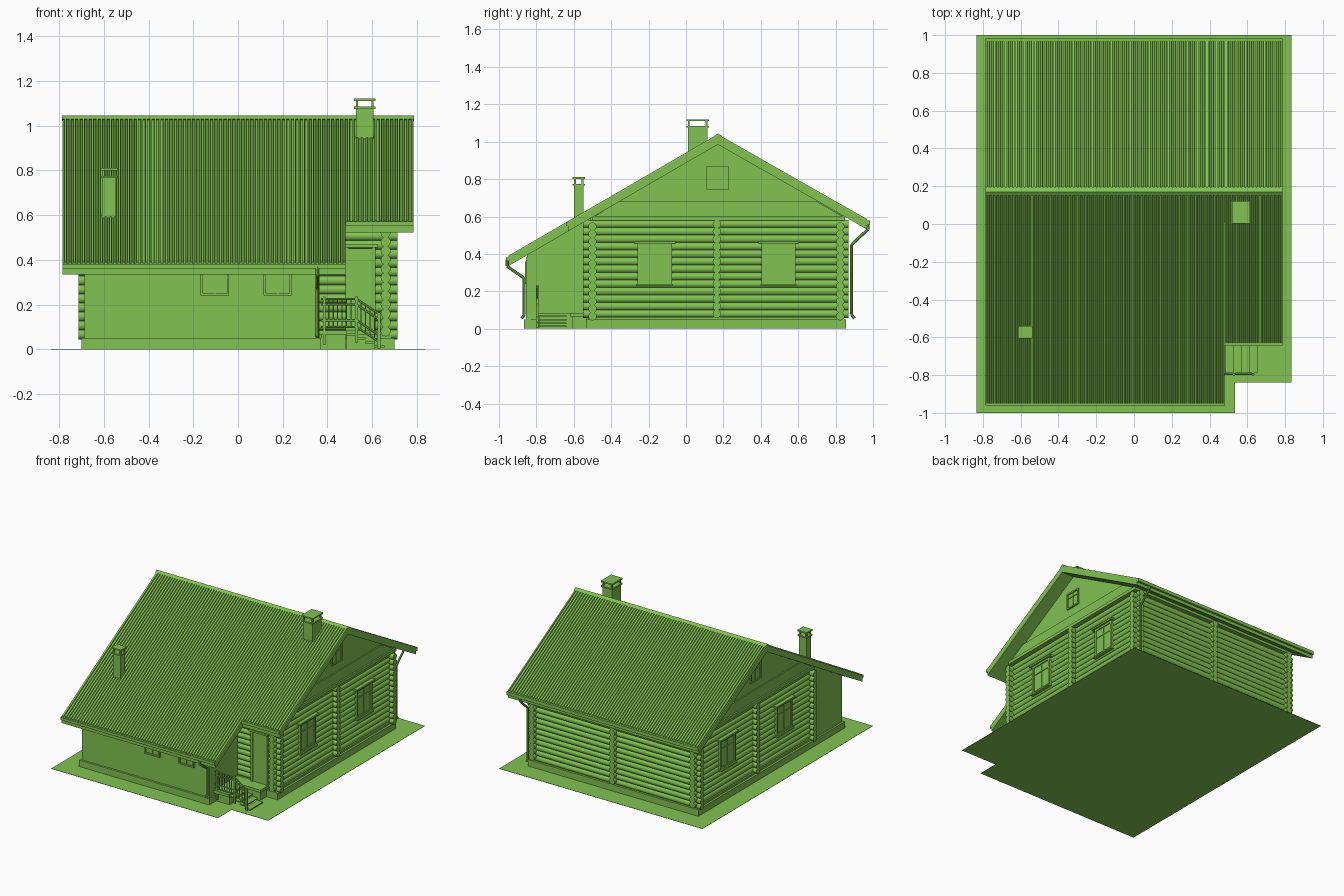
import bpy, bmesh, math
from mathutils import Vector, Matrix

cube = bpy.data.objects.get("Cube")
if cube:
    bpy.data.objects.remove(cube, do_unlink=True)

green = bpy.data.materials.new("leaf_green")
green.use_nodes = True
COLOR = (0.22, 0.54, 0.083, 1)
green.diffuse_color = COLOR
green.node_tree.nodes["Principled BSDF"].inputs["Base Color"].default_value = COLOR


def finish(name, bm, smooth=False):
    bmesh.ops.recalc_face_normals(bm, faces=bm.faces)
    mesh = bpy.data.meshes.new(name)
    bm.to_mesh(mesh)
    bm.free()
    mesh.materials.append(green)
    obj = bpy.data.objects.new(name, mesh)
    bpy.context.collection.objects.link(obj)
    if smooth:
        bpy.ops.object.select_all(action='DESELECT')
        obj.select_set(True)
        bpy.context.view_layer.objects.active = obj
        bpy.ops.object.shade_smooth_by_angle(angle=math.radians(40))
    return obj


def box(bm, x0, x1, y0, y1, z0, z1):
    size = Matrix.Diagonal((x1 - x0, y1 - y0, z1 - z0, 1))
    mid = Matrix.Translation(((x0 + x1) / 2, (y0 + y1) / 2, (z0 + z1) / 2))
    bmesh.ops.create_cube(bm, size=1, matrix=mid @ size)


def boxes(name, *dims):
    bm = bmesh.new()
    for d in dims:
        box(bm, *d)
    return finish(name, bm)


def rod(bm, a, b, r, sides=12):
    a, b = Vector(a), Vector(b)
    turn = (b - a).to_track_quat('Z', 'Y').to_matrix().to_4x4()
    bmesh.ops.create_cone(bm, cap_ends=True, segments=sides, radius1=r, radius2=r,
                          depth=(b - a).length, matrix=Matrix.Translation((a + b) / 2) @ turn)


def loft(bm, ring_a, ring_b):
    """Closed solid between two matching outlines."""
    a = [bm.verts.new(p) for p in ring_a]
    b = [bm.verts.new(p) for p in ring_b]
    n = len(a)
    for i in range(n):
        j = (i + 1) % n
        bm.faces.new((a[i], a[j], b[j], b[i]))
    bm.faces.new(a)
    bm.faces.new(b)


def slab_x(name, profile, x0, x1):
    bm = bmesh.new()
    loft(bm, [(x0, y, z) for y, z in profile], [(x1, y, z) for y, z in profile])
    return finish(name, bm)


# Ground sheet with a notched corner
bm = bmesh.new()
outline = [(-.835, -1), (.535, -1), (.535, -.84), (.835, -.84), (.835, 1), (-.835, 1)]
loft(bm, [(x, y, 0) for x, y in outline], [(x, y, .002) for x, y in outline])
finish("ground_sheet", bm)

# Foundation
boxes("foundation", (-.7, .7, -.535, .855, 0, .05), (-.7, .37, -.865, -.5, 0, .05))
boxes("sill_board", (-.685, .685, -.52, .84, .05, .064))

# Log walls with projecting ends
RIDGE_Y, RIDGE_Z, DEPTH = .17, 1.04, .055
PITCH, R = .04, .0225
bm = bmesh.new()
for i in range(13):
    z = .08 + i * PITCH
    for s in (-1, 1):
        rod(bm, (s * .66, -.55, z), (s * .66, .87, z), R)
        rod(bm, (s * .64, .165, z), (s * .71, .165, z), R)
    for y in (-.5, .825):
        rod(bm, (-.712, y, z - PITCH / 3), (.712, y, z - PITCH / 3), R)
    rod(bm, (0, .8, z), (0, .87, z), R)
finish("log_walls", bm, True)
boxes("wall_core", (-.66, .66, -.5, .825, .05, .6))

# Gable ends, skirt and ledge boards


def under_roof(y):
    slope = .58 if y < RIDGE_Y else .569
    return RIDGE_Z - DEPTH - slope * abs(y - RIDGE_Y) + .005


slab_x("gable_walls", [(-.51, .58), (.85, .58), (.85, under_roof(.85)),
                       (RIDGE_Y, under_roof(RIDGE_Y)), (-.51, under_roof(-.51))], -.685, .685)
for side, s in (("left", 1), ("right", -1)):
    slab_x(side + "_gable_skirt", [(-.49, .6), (.84, .6), (.7, .68), (-.36, .68)],
           s * .68, s * .694)
    boxes(side + "_gable_ledge", (min(s * .66, s * .705), max(s * .66, s * .705),
                                  -.5, .85, .58, .603))

# Front annexe with smooth walls
slab_x("annexe_walls", [(-.85, .05), (-.5, .05), (-.5, under_roof(-.5)),
                        (-.85, under_roof(-.85))], -.687, .36)
boxes("annexe_corner_trim", (.335, .364, -.856, -.83, .05, .38))

# Ribbed roof panels


def roof_panel(name, x0, x1, y_eave, z_eave):
    step, rib = .02, .008
    count = round((x1 - x0) / step)
    w = (x1 - x0) / count
    top = []
    for i in range(count):
        x = x0 + i * w
        top += [(x, -rib), (x + w * .4, -rib), (x + w * .5, 0), (x + w * .9, 0)]
    section = top + [(x1, -rib), (x1, -DEPTH), (x0, -DEPTH)]
    bm = bmesh.new()
    loft(bm, [(x, RIDGE_Y, RIDGE_Z + h) for x, h in section],
         [(x, y_eave, z_eave + h) for x, h in section])
    finish(name, bm)


roof_panel("roof_front", -.785, .48, -.95, .39)
roof_panel("roof_front_short", .48, .785, -.63, .576)
roof_panel("roof_back", -.785, .785, .968, .586)
slab_x("ridge_cap", [(.15, 1.03), (.17, 1.044), (.195, 1.03), (.17, 1.02)], -.787, .787)

# Gutters and downpipes
boxes("gutters", (-.785, .48, -.963, -.95, .362, .382), (.48, .785, -.642, -.63, .55, .572),
      (-.785, .785, .968, .983, .555, .58))
bm = bmesh.new()
for path in ([(.355, -.957, .37), (.355, -.957, .335), (.355, -.865, .27),
              (.355, -.865, .075), (.355, -.878, .055)],
             [(.68, .972, .57), (.68, .972, .53), (.68, .885, .45),
              (.68, .885, .075), (.68, .9, .055)]):
    for a, b in zip(path, path[1:]):
        rod(bm, a, b, .008, 8)
finish("downpipes", bm, True)

# Chimneys with open caps


def chimney(name, x0, x1, y0, y1, base, top):
    e, gap = .008, .026
    neck = top - .045
    parts = [(x0, x1, y0, y1, base, neck),
             (x0 - e, x1 + e, y0 - e, y1 + e, neck, neck + .01),
             (x0 - e, x1 + e, y0 - e, y1 + e, top - .01, top)]
    for x in (x0, x1 - .01):
        for y in (y0, y1 - .01):
            parts.append((x, x + .01, y, y + .01, neck, neck + gap + .012))
    boxes(name, *parts)


chimney("main_chimney", .527, .606, .01, .115, .85, 1.12)
chimney("small_chimney", -.607, -.545, -.598, -.548, .5, .81)

# Windows in a wall plane: u runs along the wall, d is outward from the surface


def window(name, u0, u1, z0, z1, place, t=.014, trim=True):
    um, zt = (u0 + u1) / 2, z0 + (z1 - z0) * .68
    cells = [(u0, u1, z0, z1, -.03, .004), (um - t / 4, um + t / 4, z0, z1, 0, .009),
             (u0, u1, zt - t / 4, zt + t / 4, 0, .009),
             (u0, u0 + t, z0, z1, 0, .012), (u1 - t, u1, z0, z1, 0, .012),
             (u0, u1, z0, z0 + t, 0, .012), (u0, u1, z1 - t, z1, 0, .012)]
    if trim:
        cells += [(u0 - .018, u1 + .018, z1, z1 + .012, -.02, .024),
                  (u0 - .006, u1 + .006, z0 - .01, z0, -.02, .022)]
    boxes(name, *[place(*c) for c in cells])


def on_side(s, wall):
    return lambda u0, u1, z0, z1, d0, d1: (
        min(s * (wall + d0), s * (wall + d1)), max(s * (wall + d0), s * (wall + d1)),
        u0, u1, z0, z1)


def on_front(wall):
    return lambda u0, u1, z0, z1, d0, d1: (u0, u1, wall - d1, wall - d0, z0, z1)


for side, s in (("left", 1), ("right", -1)):
    window(side + "_front_window", -.26, -.075, .24, .455, on_side(s, .682))
    window(side + "_back_window", .405, .585, .24, .455, on_side(s, .682))
    window(side + "_attic_window", .11, .23, .745, .868, on_side(s, .684), .01, False)
window("annexe_window_a", -.167, -.04, .24, .36, on_front(-.85), .01, False)
window("annexe_window_b", .115, .24, .24, .36, on_front(-.85), .01, False)

# Entrance door
boxes("door", (.495, .6, -.53, -.49, .085, .45), (.48, .495, -.536, -.49, .085, .455),
      (.6, .615, -.536, -.49, .085, .455), (.468, .625, -.545, -.49, .455, .468))

# Porch deck and steps descending to the side
deck = [(.36, .485, -.8, -.52, .065, .085), (.485, .62, -.62, -.52, .065, .085),
        (.37, .48, -.785, -.53, 0, .065), (.485, .61, -.61, -.53, 0, .065)]
for i in range(4):
    x, z = .483 + i * .042, .07 - i * .018
    deck.append((x, x + .045, -.79, -.64, z - .008, z))
boxes("porch_deck_and_steps", *deck)

# Railing along the porch and the steps
bm = bmesh.new()
Y = -.795
for level in (.225, .2, .13, .1):
    rod(bm, (.37, Y, level), (.53, Y, level), .005, 6)
    rod(bm, (.53, Y, level), (.635, Y, level - .07), .005, 6)
for x, top, bottom in ((.385, .235, .02), (.53, .235, .03), (.63, .165, .004)):
    box(bm, x - .006, x + .006, Y - .006, Y + .006, bottom, top)
for i in range(6):
    x = .405 + i * .02
    rod(bm, (x, Y, .1), (x, Y, .22), .0035, 6)
for i in range(4):
    x = .55 + i * .02
    drop = (x - .53) * .667
    rod(bm, (x, Y, .1 - drop), (x, Y, .22 - drop), .0035, 6)
finish("porch_railing", bm)
